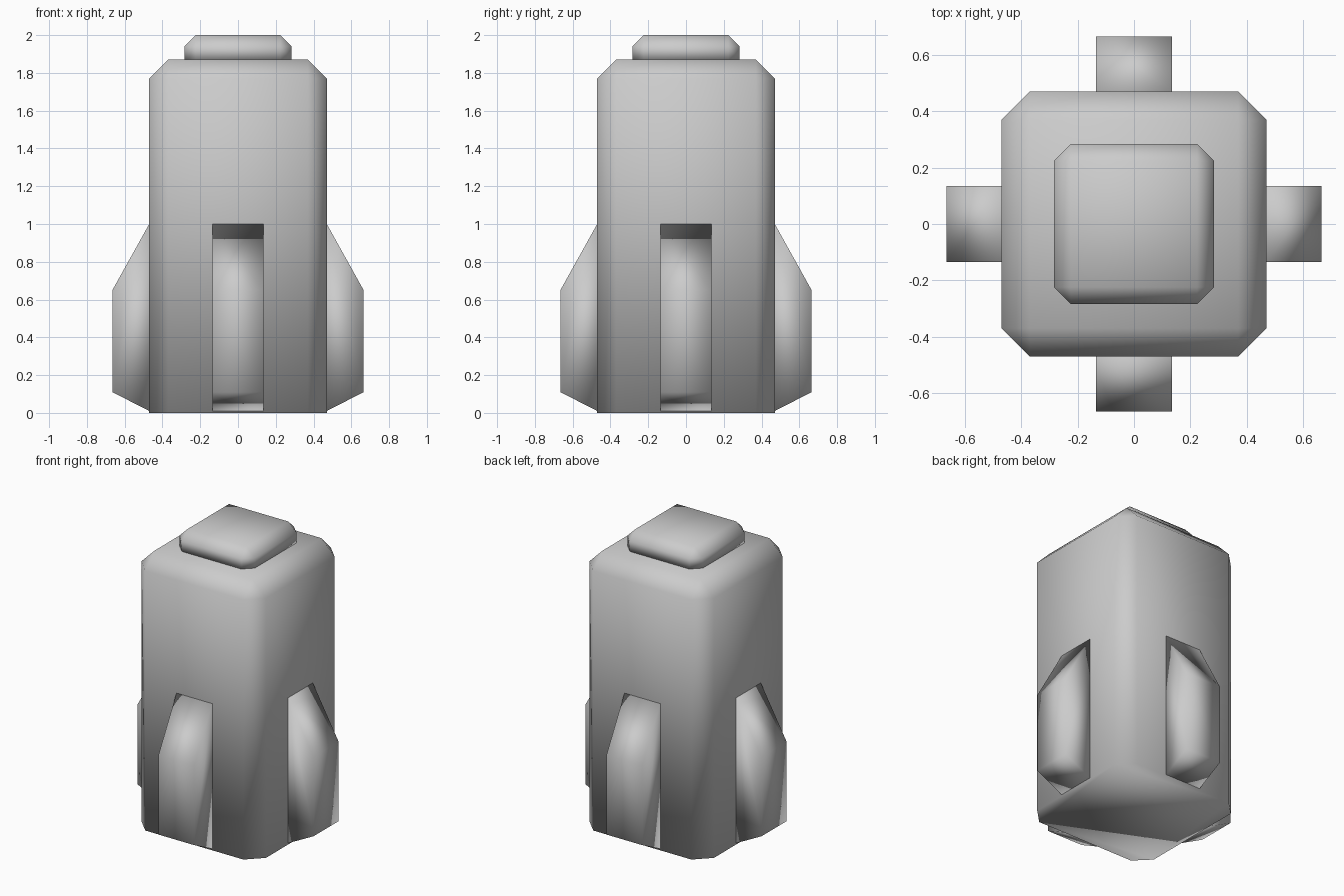
import bpy, bmesh
from math import pi
from mathutils import Matrix

cube = bpy.data.objects.get("Cube")
if cube:
    bpy.data.objects.remove(cube, do_unlink=True)

grey = bpy.data.materials.new("light_grey")
grey.use_nodes = True
grey.diffuse_color = (0.6, 0.6, 0.6, 1)
grey.node_tree.nodes["Principled BSDF"].inputs["Base Color"].default_value = (0.6, 0.6, 0.6, 1)


def finish(name, bm):
    """Turn a bmesh into a smooth-shaded object."""
    bmesh.ops.recalc_face_normals(bm, faces=bm.faces)
    for f in bm.faces:
        f.smooth = True
    mesh = bpy.data.meshes.new(name)
    bm.to_mesh(mesh)
    bm.free()
    mesh.materials.append(grey)
    obj = bpy.data.objects.new(name, mesh)
    bpy.context.collection.objects.link(obj)
    return obj


def chamfered_block(name, half, bottom, top, chamfer):
    """Square block with every edge chamfered except those round its base."""
    bm = bmesh.new()
    bmesh.ops.create_cube(bm, size=1)
    for v in bm.verts:
        v.co.x *= 2 * half
        v.co.y *= 2 * half
        v.co.z = top if v.co.z > 0 else bottom
    edges = [e for e in bm.edges if any(v.co.z == max(w.co.z for w in bm.verts) for v in e.verts)]
    bmesh.ops.bevel(bm, geom=edges, offset=chamfer, offset_type='OFFSET',
                    segments=1, profile=0.5, affect='EDGES')
    return finish(name, bm)


def fin(name, angle):
    """Tapered fin extruded from its side profile, turned round the body."""
    profile = [(0.47, 1.0), (0.665, 0.65), (0.665, 0.11), (0.47, 0.01)]
    bm = bmesh.new()
    face = bm.faces.new([bm.verts.new((x, -0.135, z)) for x, z in profile])
    side = bmesh.ops.extrude_face_region(bm, geom=[face])
    moved = [v for v in side["geom"] if isinstance(v, bmesh.types.BMVert)]
    bmesh.ops.translate(bm, vec=(0, 0.27, 0), verts=moved)
    bm.transform(Matrix.Rotation(angle, 4, 'Z'))
    return finish(name, bm)


# Main body and the raised cap on top
chamfered_block("body", 0.47, 0, 1.87, 0.1)
chamfered_block("top_cap", 0.284, 1.87, 2.0, 0.06)

# One fin on each side
for i, side in enumerate(("left", "back", "right", "front")):
    fin(side + "_fin", i * pi / 2)
